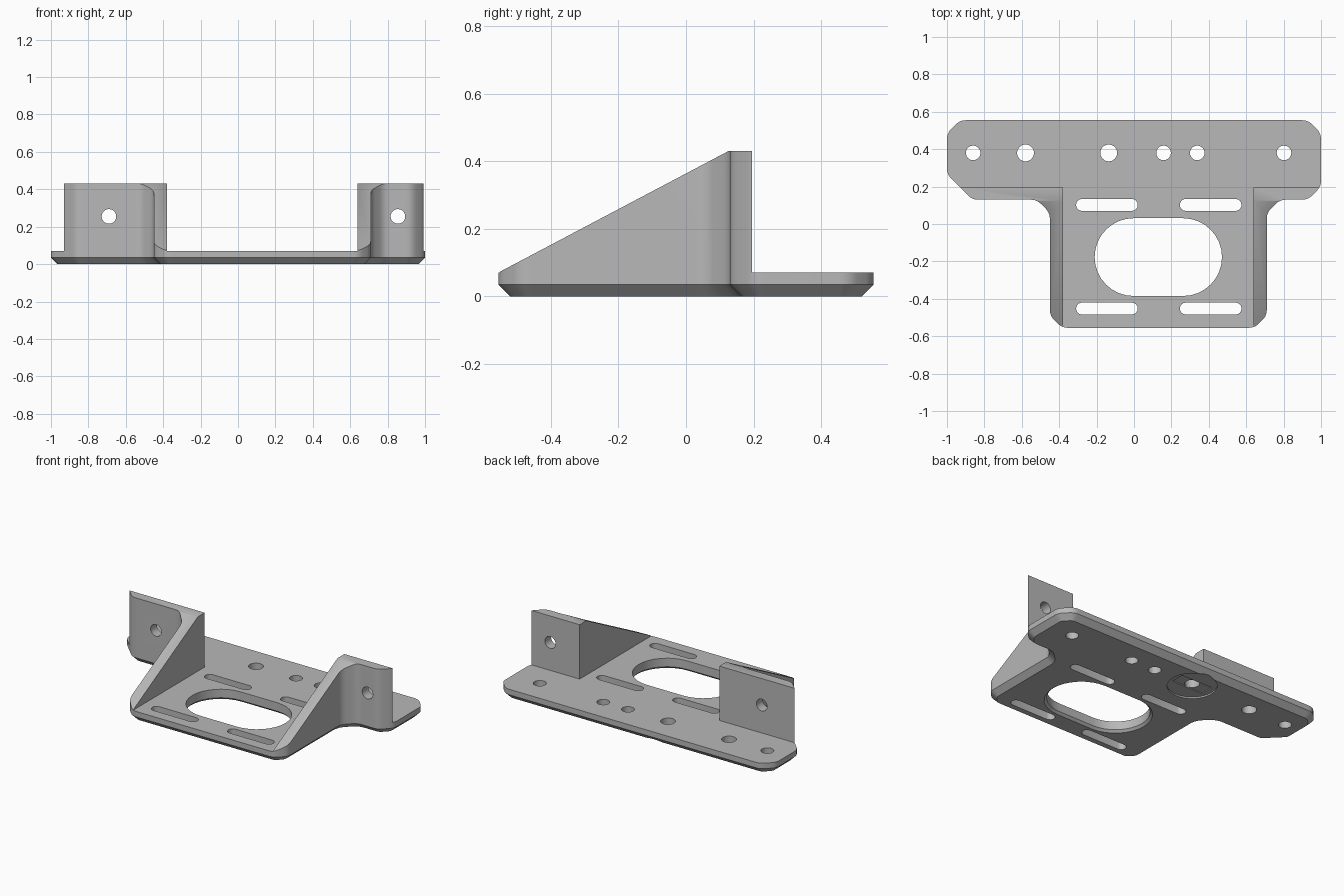
import bpy, bmesh, math
from mathutils import Vector

if "Cube" in bpy.data.objects:
    bpy.data.objects.remove(bpy.data.objects["Cube"], do_unlink=True)

grey = bpy.data.materials.new("bracket_grey")
grey.use_nodes = True
grey.diffuse_color = (0.48, 0.48, 0.48, 1)
grey.node_tree.nodes["Principled BSDF"].inputs["Base Color"].default_value = (0.48, 0.48, 0.48, 1)

PLATE, TALL, BEVEL = 0.071, 0.43, 0.035


def rounded(corners, t, steps=5):
    """Replace every corner with a soft curve starting t before it."""
    out = []
    for i, c in enumerate(corners):
        c = Vector(c)
        a = c + (Vector(corners[i - 1]) - c).normalized() * t
        b = c + (Vector(corners[(i + 1) % len(corners)]) - c).normalized() * t
        for k in range(steps + 1):
            s = k / steps
            out.append(a * (1 - s) ** 2 + c * 2 * s * (1 - s) + b * s * s)
    return out


def inset(pts, d):
    """Mitred offset of a counter-clockwise outline, inward for d > 0."""
    out = []
    for i, p in enumerate(pts):
        e1 = (p - pts[i - 1]).normalized()
        e2 = (pts[(i + 1) % len(pts)] - p).normalized()
        n1, n2 = Vector((-e1.y, e1.x)), Vector((-e2.y, e2.x))
        out.append(p + (n1 + n2) * d / (1 + n1.dot(n2)))
    return out


def stadium(x, y, length, r, steps=16):
    """Slot outline along x; a circle when length is zero."""
    half = length / 2
    pts = []
    for side, start in ((1, -math.pi / 2), (-1, math.pi / 2)):
        for k in range(steps + (1 if half else 0)):
            a = start + math.pi * k / steps
            pts.append(Vector((x + side * half + r * math.cos(a), y + r * math.sin(a))))
    return pts


def solid(name, pts, levels, place=lambda u, v, h: (u, v, h)):
    """Stack the outline at (height, inset) levels and close both ends."""
    bm = bmesh.new()
    rings = []
    for h, d in levels:
        ring = inset(pts, d) if d else pts
        rings.append([bm.verts.new(place(p.x, p.y, h)) for p in ring])
    for lo, hi in zip(rings, rings[1:]):
        for i in range(len(lo)):
            j = (i + 1) % len(lo)
            bm.faces.new((lo[i], lo[j], hi[j], hi[i]))
    bm.faces.new(rings[0][::-1])
    bm.faces.new(rings[-1])
    bmesh.ops.recalc_face_normals(bm, faces=bm.faces)
    mesh = bpy.data.meshes.new(name)
    bm.to_mesh(mesh)
    bm.free()
    ob = bpy.data.objects.new(name, mesh)
    bpy.context.collection.objects.link(ob)
    mesh.materials.append(grey)
    return ob


def rect(x0, y0, x1, y1):
    return [Vector(p) for p in ((x0, y0), (x1, y0), (x1, y1), (x0, y1))]


# Full-height body with the bevelled underside
outline = rounded([
    (-0.385, -0.555), (0.645, -0.555), (0.71, -0.49), (0.71, 0.06),
    (0.78, 0.13), (0.93, 0.13), (1, 0.2), (1, 0.485), (0.93, 0.555),
    (-0.93, 0.555), (-1, 0.485), (-1, 0.265), (-0.865, 0.13),
    (-0.52, 0.13), (-0.45, 0.06), (-0.45, -0.49)], 0.032)
bracket = solid("mounting_bracket", outline, [(0, BEVEL), (BEVEL, 0), (TALL, 0)])
bpy.context.view_layer.objects.active = bracket
bracket.select_set(True)


def cut(pts, levels, place=lambda u, v, h: (u, v, h)):
    cutter = solid("cutter", pts, levels, place)
    cutter.hide_render = True
    mod = bracket.modifiers.new("cut", "BOOLEAN")
    mod.operation, mod.solver, mod.object = "DIFFERENCE", "EXACT", cutter
    bpy.ops.object.modifier_apply(modifier=mod.name)
    bpy.data.objects.remove(cutter, do_unlink=True)


# Lower the plate between the gussets and behind the upright tabs
cut(rect(-0.38, -1, 0.64, 1), [(PLATE, 0), (1, 0)])
cut(rect(-2, 0.195, 2, 1), [(PLATE, 0), (1, 0)])

# Slope the gussets down to the front edge
slope = [Vector(p) for p in ((-0.8, PLATE), (-0.555, PLATE), (0.125, TALL), (0.125, 0.8), (-0.8, 0.8))]
cut(slope, [(-2, 0), (2, 0)], lambda u, v, h: (h, u, v))

# Large oval opening, with a small lower bevel
cut(stadium(0.13, -0.177, 0.265, 0.208), [(-0.02, -0.035), (0.015, 0), (0.2, 0)])

# Adjustment slots
for x in (-0.145, 0.41):
    for y in (0.102, -0.452):
        cut(stadium(x, y, 0.266, 0.032, 8), [(-0.1, 0), (0.2, 0)])

# Shallow round recess under one bolt hole, with a bridging slot
cut(stadium(-0.135, 0.38, 0, 0.15, 20), [(-0.1, 0), (0.01, 0)])
cut(rect(-0.25, 0.335, -0.02, 0.425), [(-0.1, 0), (0.016, 0)])

# Row of bolt holes along the back
for x, r in ((-0.86, 0.039), (-0.58, 0.045), (-0.135, 0.045), (0.158, 0.039), (0.338, 0.039), (0.802, 0.039)):
    cut(stadium(x, 0.38, 0, r), [(-0.1, 0), (0.2, 0)])

# Bolt holes through the upright tabs
for x in (-0.69, 0.855):
    cut(stadium(x, 0.255, 0, 0.039), [(0, 0), (0.3, 0)], lambda u, v, h: (u, h, v))

bpy.ops.object.shade_smooth_by_angle(angle=math.radians(28))
